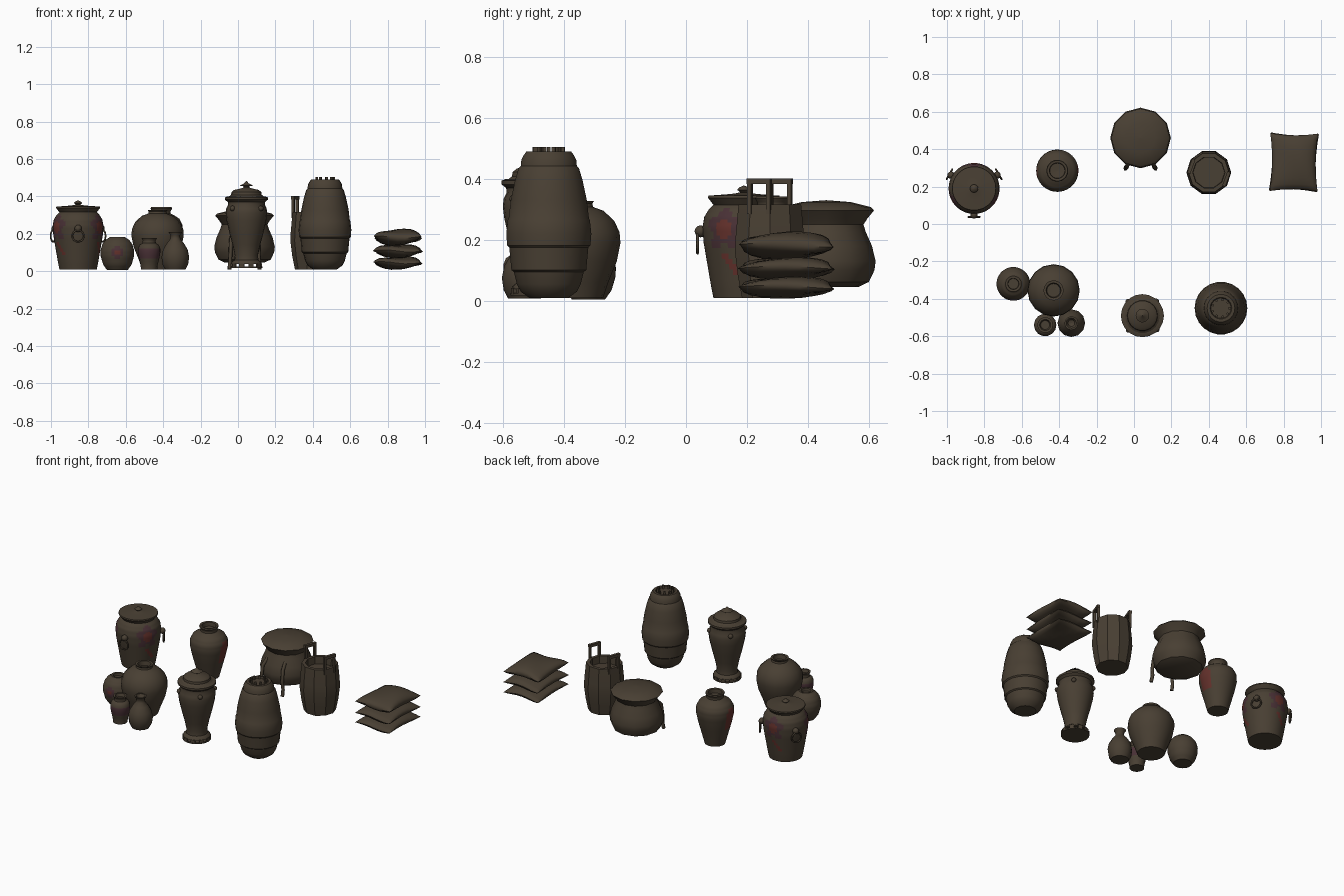
import bpy, bmesh, math, random
from mathutils import Vector, Matrix

if "Cube" in bpy.data.objects:
    bpy.data.objects.remove(bpy.data.objects["Cube"])

random.seed(4)


def mat(name, c):
    m = bpy.data.materials.new(name)
    m.diffuse_color = (*c, 1)
    m.use_nodes = True
    m.node_tree.nodes["Principled BSDF"].inputs["Base Color"].default_value = m.diffuse_color
    return m


BROWN = mat("clay_brown", (0.066, 0.050, 0.033))
RED = mat("painted_red", (0.125, 0.030, 0.024))
PURPLE = mat("painted_plum", (0.066, 0.030, 0.036))
MATS = [BROWN, RED, PURPLE]


def finish(bm, name, loc, angle=40, paint=None):
    bmesh.ops.remove_doubles(bm, verts=bm.verts, dist=1e-5)
    bmesh.ops.recalc_face_normals(bm, faces=bm.faces)
    if paint:
        for f in bm.faces:
            c = f.calc_center_median()
            f.material_index = paint(math.degrees(math.atan2(c.y, c.x)), c.z, math.hypot(c.x, c.y))
    me = bpy.data.meshes.new(name)
    bm.to_mesh(me)
    bm.free()
    ob = bpy.data.objects.new(name, me)
    ob.location = loc
    for m in MATS:
        me.materials.append(m)
    bpy.context.collection.objects.link(ob)
    bpy.context.view_layer.objects.active = ob
    bpy.ops.object.select_all(action='DESELECT')
    ob.select_set(True)
    bpy.ops.object.shade_smooth_by_angle(angle=math.radians(angle))
    return ob


def lathe(name, x, y, prof, n=16, sub=1, angle=40, paint=None):
    """Turned vessel from (radius, z) points; sub adds rows between points."""
    rows = []
    for a, b in zip(prof, prof[1:]):
        for k in range(sub):
            t = k / sub
            rows.append((a[0] + (b[0] - a[0]) * t, a[1] + (b[1] - a[1]) * t))
    rows.append(prof[-1])
    bm = bmesh.new()
    rings = [[bm.verts.new((max(r, 1e-3) * math.cos(2 * math.pi * i / n),
                            max(r, 1e-3) * math.sin(2 * math.pi * i / n), z)) for i in range(n)]
             for r, z in rows]
    for a, b in zip(rings, rings[1:]):
        for i in range(n):
            j = (i + 1) % n
            bm.faces.new((a[i], a[j], b[j], b[i]))
    bm.faces.new(rings[0])
    bm.faces.new(rings[-1])
    return finish(bm, name, (x, y, 0), angle, paint)


def box(bm, loc, size, rot=0):
    bmesh.ops.create_cube(bm, size=1, matrix=Matrix.Translation(loc) @ Matrix.Rotation(rot, 4, 'Z')
                          @ Matrix.Diagonal((*size, 1)))


def tube(name, pts, r, loc):
    cu = bpy.data.curves.new(name, 'CURVE')
    cu.dimensions = '3D'
    cu.bevel_depth = r
    cu.bevel_resolution = 1
    cu.use_fill_caps = True
    sp = cu.splines.new('POLY')
    sp.points.add(len(pts) - 1)
    for p, q in zip(sp.points, pts):
        p.co = (*q, 1)
    cu.materials.append(BROWN)
    ob = bpy.data.objects.new(name, cu)
    ob.location = loc
    bpy.context.collection.objects.link(ob)


def patch(a, z, r, a0, z0):
    """Distance on the vessel surface as (sideways, up)."""
    d = (a - a0 + 180) % 360 - 180
    return math.radians(d) * r, z - z0


# --- large lidded pot with ring handles and painted flowers
def pot_paint(a, z, r):
    if z > 0.305 or z < 0.05 or r < 0.09:
        return 0
    for a0 in (90, 210, 330):
        u, v = patch(a, z, r, a0, 0.235)
        d, t = math.hypot(u, v), math.atan2(v, u)
        if d < 0.032:
            return 1
        if d < 0.062 + 0.012 * math.sin(5 * t):
            return 2
        if 0.09 < z < 0.16 and abs(u - (0.145 - z) * 0.7) < 0.012:
            return 1
    return 0


PX, PY = -0.855, 0.19
lathe("large_pot", PX, PY, [(0.1, 0.01), (0.108, 0.05), (0.12, 0.12), (0.132, 0.19), (0.136, 0.24),
      (0.13, 0.275), (0.115, 0.3), (0.1, 0.315), (0.118, 0.338), (0.116, 0.345)], 60, 4, 40, pot_paint)
lathe("large_pot_lid", PX, PY, [(0.116, 0.338), (0.116, 0.345), (0.06, 0.349), (0.03, 0.352),
      (0.012, 0.356), (0.022, 0.364), (0.015, 0.372), (0, 0.378)], 20)
for k, deg in enumerate((30, 150, 270)):
    a = math.radians(deg)
    d = Vector((math.cos(a), math.sin(a), 0))
    t = Vector((-d.y, d.x, 0))
    tube(f"ring_handle_{k}", [d * 0.152 + t * 0.031 * math.sin(i * math.pi / 8)
         + Vector((0, 0, 0.188 + 0.031 * math.cos(i * math.pi / 8))) for i in range(17)], 0.005, (PX, PY, 0))
    bm = bmesh.new()
    bmesh.ops.create_icosphere(bm, subdivisions=2, radius=0.02,
                               matrix=Matrix.Translation(d * 0.142 + Vector((0, 0, 0.228))))
    finish(bm, f"ring_boss_{k}", (PX, PY, 0))


# --- shouldered jar with red side panels
def jar_paint(a, z, r):
    for a0 in (5, 185):
        u, v = patch(a, z, r, a0, 0.19)
        if r > 0.08 and (u / 0.045) ** 2 + (v / 0.075) ** 2 < 1:
            return 1
    return 0


lathe("shouldered_jar", -0.41, 0.285, [(0.062, 0.01), (0.078, 0.07), (0.1, 0.15), (0.113, 0.21), (0.112, 0.25),
      (0.096, 0.28), (0.066, 0.3), (0.05, 0.308), (0.05, 0.32), (0.058, 0.335), (0.055, 0.342), (0.042, 0.34),
      (0.04, 0.315), (0, 0.312)], 40, 3, 40, jar_paint)

# --- group of four clay vessels
lathe("round_vase", -0.43, -0.355, [(0.083, 0.01), (0.1, 0.06), (0.128, 0.13), (0.14, 0.19), (0.137, 0.225),
      (0.12, 0.262), (0.085, 0.295), (0.05, 0.308), (0.048, 0.32), (0.054, 0.328), (0.04, 0.327),
      (0.036, 0.3), (0, 0.3)], 16)


def flower_paint(a, z, r):
    u, v = patch(a, z, r, -90, 0.1)
    d = math.hypot(u, v)
    return 0 if r < 0.06 or d > 0.03 else (1 if d < 0.016 else 2)


lathe("small_round_pot", -0.645, -0.32, [(0.055, 0.005), (0.076, 0.035), (0.089, 0.08), (0.09, 0.11), (0.08, 0.145),
      (0.062, 0.168), (0.045, 0.178), (0.042, 0.183), (0.03, 0.182), (0.028, 0.165), (0, 0.165)], 36, 3, 40, flower_paint)
lathe("tiny_vase", -0.475, -0.54, [(0.044, 0.008), (0.046, 0.035), (0.054, 0.068), (0.06, 0.1), (0.06, 0.12),
      (0.052, 0.14), (0.036, 0.15), (0.034, 0.162), (0.042, 0.178), (0.03, 0.178), (0.024, 0.16), (0, 0.16)], 14, 2, 40,
      lambda a, z, r: 2 if 0.065 < z < 0.122 and r > 0.045 else 0)
lathe("small_bottle", -0.335, -0.53, [(0.054, 0.008), (0.068, 0.035), (0.074, 0.075), (0.066, 0.115), (0.045, 0.15),
      (0.027, 0.172), (0.025, 0.19), (0.037, 0.21), (0.028, 0.21), (0.018, 0.19), (0, 0.185)], 12)

# --- lidded urn on a pierced foot
UX, UY = 0.045, -0.49
lathe("urn_body", UX, UY, [(0.083, 0.038), (0.08, 0.048), (0.064, 0.06), (0.062, 0.085), (0.074, 0.14),
      (0.09, 0.2), (0.106, 0.27), (0.111, 0.31), (0.108, 0.335), (0.098, 0.355), (0.1, 0.37),
      (0.115, 0.382), (0.115, 0.394), (0.1, 0.4)], 20)
lathe("urn_lid", UX, UY, [(0.1, 0.395), (0.082, 0.408), (0.08, 0.422), (0.066, 0.434), (0.03, 0.442),
      (0.016, 0.447), (0.014, 0.453), (0.036, 0.457), (0.014, 0.468), (0, 0.482)], 18)
lathe("urn_foot_ring", UX, UY, [(0.076, 0.018), (0.085, 0.018), (0.085, 0.025), (0.076, 0.025), (0.076, 0.018)], 20)
bm = bmesh.new()
for i in range(10):
    a = i * math.pi / 5
    box(bm, (0.079 * math.cos(a), 0.079 * math.sin(a), 0.032), (0.01, 0.026, 0.02), a)
finish(bm, "urn_foot_posts", (UX, UY, 0))
bm = bmesh.new()
for i in range(4):
    a = i * math.pi / 2 + 0.8
    bmesh.ops.create_icosphere(bm, subdivisions=2, radius=0.015, matrix=Matrix.Translation(
        (0.107 * math.cos(a), 0.107 * math.sin(a), 0.335)))
finish(bm, "urn_lugs", (UX, UY, 0))

# --- tall banded barrel jar
BX, BY = 0.465, -0.45
lathe("barrel_jar", BX, BY, [(0.065, 0.01), (0.093, 0.03), (0.106, 0.055), (0.116, 0.095), (0.124, 0.101),
      (0.131, 0.175), (0.138, 0.182), (0.141, 0.22), (0.136, 0.265), (0.133, 0.271), (0.126, 0.33), (0.112, 0.395),
      (0.1, 0.435), (0.093, 0.442), (0.091, 0.462), (0.083, 0.478), (0.074, 0.49), (0.058, 0.49),
      (0.054, 0.482), (0, 0.482)], 22, 1, 32)
bm = bmesh.new()
for i in range(9):
    a = i * 2 * math.pi / 9
    box(bm, (0.047 * math.cos(a), 0.047 * math.sin(a), 0.492), (0.012, 0.012, 0.024), a)
finish(bm, "barrel_top_pegs", (BX, BY, 0))

# --- covered cauldron with two bent legs
CX, CY = 0.035, 0.46
lathe("cauldron", CX, CY, [(0.105, 0.045), (0.14, 0.062), (0.158, 0.1), (0.162, 0.13), (0.15, 0.18), (0.13, 0.225),
      (0.122, 0.25), (0.135, 0.27), (0.157, 0.297), (0.145, 0.308), (0.08, 0.324), (0, 0.33)], 12, 1, 34)
for k, s in enumerate((-1, 1)):
    tube(f"cauldron_leg_{k}", [(s * 0.06, -0.1, 0.22), (s * 0.072, -0.15, 0.17), (s * 0.075, -0.16, 0.1),
         (s * 0.078, -0.155, 0.05), (s * 0.08, -0.165, 0.01)], 0.011, (CX, CY, 0))

# --- faceted wooden bucket with two raised ears
KX, KY = 0.4, 0.275
lathe("bucket", KX, KY, [(0.096, 0.01), (0.11, 0.08), (0.12, 0.16), (0.118, 0.21), (0.108, 0.316), (0.086, 0.316),
      (0.084, 0.27), (0, 0.27)], 10, 1, 30)
for k, a in enumerate((math.radians(-20), math.radians(160))):
    bm = bmesh.new()
    d = Vector((math.cos(a), math.sin(a), 0)) * 0.1
    t = Vector((-d.y, d.x, 0)).normalized()
    for s in (-1, 1):
        box(bm, d + t * 0.033 * s + Vector((0, 0, 0.34)), (0.016, 0.014, 0.11), a)
    box(bm, d + Vector((0, 0, 0.393)), (0.018, 0.082, 0.018), a)
    finish(bm, f"bucket_ear_{k}", (KX, KY, 0))


# --- stack of stuffed sacks
def sack(name, loc, h, turn):
    n, bm = 10, bmesh.new()
    for s in (-1, 1):
        g = {}
        for i in range(n + 1):
            for j in range(n + 1):
                u, v = math.sin((i / n - 0.5) * math.pi), math.sin((j / n - 0.5) * math.pi)
                x = 0.128 * u * (1 - 0.09 * (1 - v * v))
                y = 0.155 * v * (1 - 0.07 * (1 - u * u))
                z = s * h * ((1 - u * u) * (1 - v * v)) ** 0.4 + 0.006 * math.sin(3 * u + 2 * v + turn * 30)
                g[i, j] = bm.verts.new((x, y, z))
        for i in range(n):
            for j in range(n):
                bm.faces.new((g[i, j], g[i + 1, j], g[i + 1, j + 1], g[i, j + 1]))
    ob = finish(bm, name, loc, 50)
    ob.rotation_euler.z = turn


for k, (z, h) in enumerate(((0.045, 0.033), (0.108, 0.035), (0.182, 0.043))):
    sack(f"sack_{k}", (0.855, 0.33, z), h, random.uniform(-0.05, 0.05))
